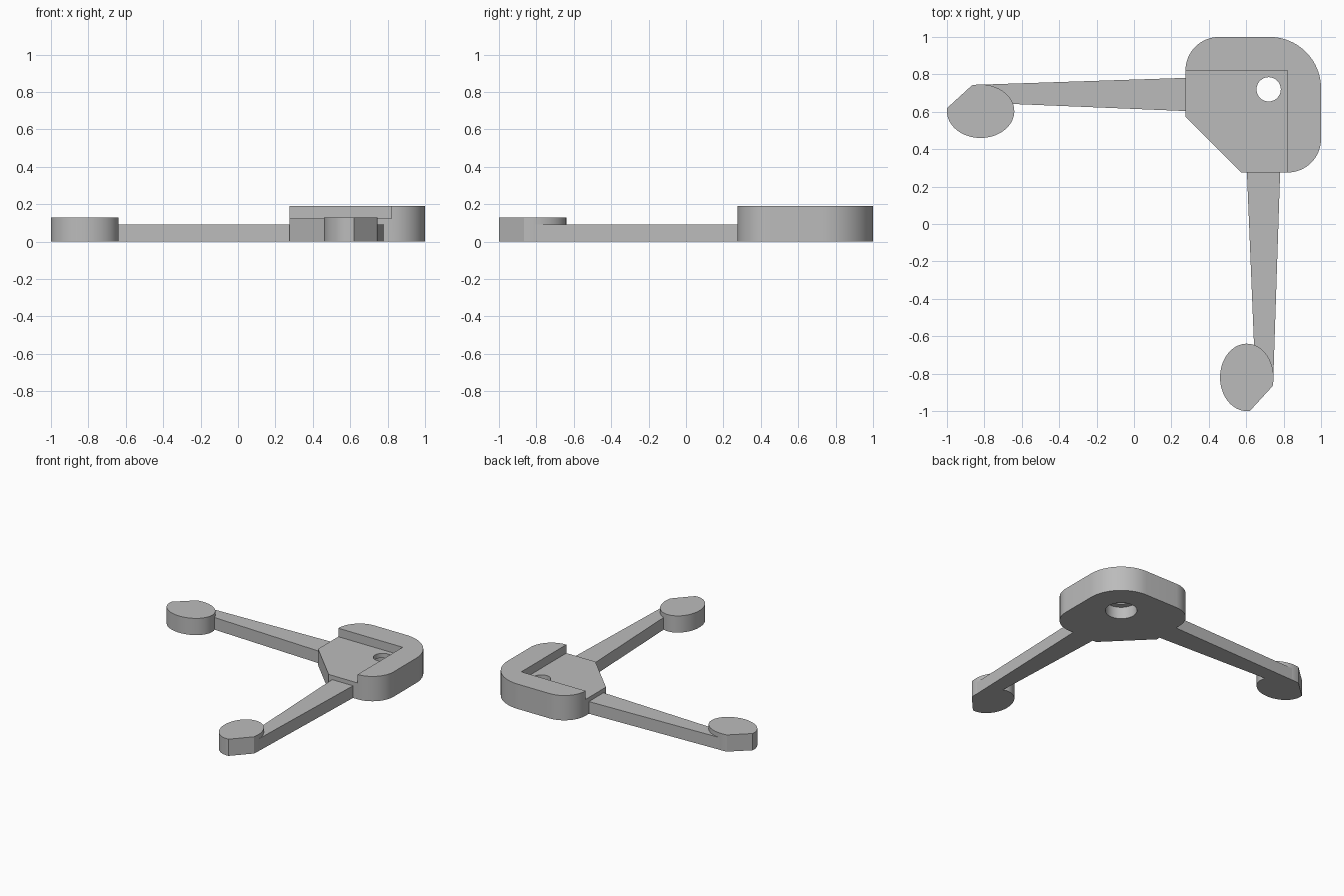
import bpy, bmesh, math

cube = bpy.data.objects.get("Cube")
if cube:
    bpy.data.objects.remove(cube, do_unlink=True)

gray = bpy.data.materials.new("plain_gray")
gray.use_nodes = True
color = (0.5, 0.5, 0.5, 1)
gray.diffuse_color = color
gray.node_tree.nodes["Principled BSDF"].inputs["Base Color"].default_value = color


def arc(cx, cy, rx, ry, start, end, steps):
    """Points along an elliptical arc, angles in degrees."""
    angles = [math.radians(start + (end - start) * i / steps) for i in range(steps + 1)]
    return [(cx + rx * math.cos(a), cy + ry * math.sin(a)) for a in angles]


def prism(name, outline, z0, z1):
    """Extrude a flat outline between two heights."""
    bm = bmesh.new()
    face = bm.faces.new([bm.verts.new((x, y, z0)) for x, y in outline])
    top = bmesh.ops.extrude_face_region(bm, geom=[face])["geom"]
    for v in top:
        if isinstance(v, bmesh.types.BMVert):
            v.co.z = z1
    bmesh.ops.recalc_face_normals(bm, faces=bm.faces)
    mesh = bpy.data.meshes.new(name)
    bm.to_mesh(mesh)
    bm.free()
    mesh.materials.append(gray)
    obj = bpy.data.objects.new(name, mesh)
    bpy.context.collection.objects.link(obj)
    return obj


def activate(obj):
    bpy.ops.object.select_all(action="DESELECT")
    obj.select_set(True)
    bpy.context.view_layer.objects.active = obj


def cut(obj, outline, z0, z1):
    """Subtract a prism from an object."""
    cutter = prism("cutter", outline, z0, z1)
    cutter.hide_render = True
    mod = obj.modifiers.new("cut", "BOOLEAN")
    mod.operation = "DIFFERENCE"
    mod.solver = "EXACT"
    mod.object = cutter
    activate(obj)
    bpy.ops.object.modifier_apply(modifier=mod.name)
    bpy.data.objects.remove(cutter, do_unlink=True)


def smooth(obj):
    activate(obj)
    bpy.ops.object.shade_smooth_by_angle(angle=math.radians(25))


# Corner body: rounded outside, chamfered inside
body_outline = [(0.275, 0.575), (0.575, 0.275)]
body_outline += arc(0.82, 0.455, 0.18, 0.18, -90, 0, 16)
body_outline += arc(0.725, 0.725, 0.275, 0.275, 0, 90, 24)
body_outline += arc(0.455, 0.82, 0.18, 0.18, 90, 180, 16)
body = prism("corner_body", body_outline, 0, 0.19)

# Recessed seat leaving a raised L-shaped rim
cut(body, [(0, 0), (0.82, 0), (0.82, 0.82), (0, 0.82)], 0.125, 0.4)

# Through hole with a wider counterbore underneath
for radius, z0, z1 in ((0.065, -0.1, 0.3), (0.11, -0.1, 0.09)):
    cut(body, arc(0.72, 0.72, radius, radius, 0, 348.75, 31), z0, z1)
smooth(body)

# Tapered arms and feet, mirrored across the diagonal
arm_outline = [(-0.85, 0.65), (0.3, 0.603), (0.3, 0.782), (-0.85, 0.744)]
foot_outline = arc(-0.82, 0.603, 0.18, 0.143, -187, 105, 52)
for side, swap in (("right", False), ("front", True)):
    for part, outline, height in (("arm", arm_outline, 0.093), ("foot", foot_outline, 0.128)):
        points = [(y, x) for x, y in outline] if swap else outline
        smooth(prism(f"{side}_{part}", points, 0, height))
